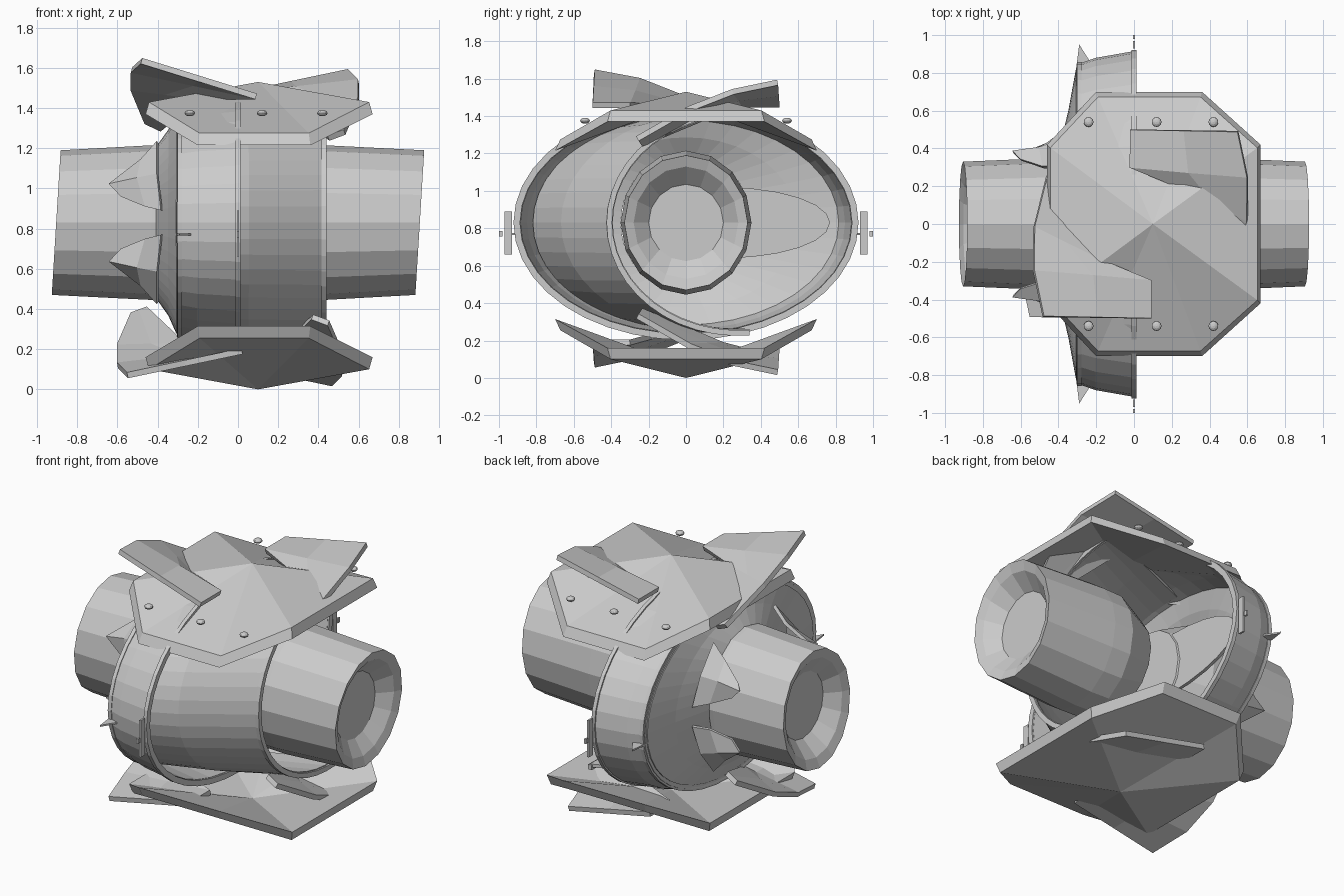
import bpy, bmesh, math
from mathutils import Vector

cube = bpy.data.objects.get("Cube")
if cube:
    bpy.data.objects.remove(cube)

grey = bpy.data.materials.new("hull_grey")
grey.use_nodes = True
grey.diffuse_color = (0.6, 0.6, 0.6, 1)
grey.node_tree.nodes["Principled BSDF"].inputs["Base Color"].default_value = (0.6, 0.6, 0.6, 1)

MID = 0.83  # height of the main axis


def finish(name, bm, thick=0):
    bmesh.ops.recalc_face_normals(bm, faces=bm.faces)
    mesh = bpy.data.meshes.new(name)
    bm.to_mesh(mesh)
    bm.free()
    mesh.materials.append(grey)
    ob = bpy.data.objects.new(name, mesh)
    bpy.context.collection.objects.link(ob)
    if thick:
        mod = ob.modifiers.new("thickness", "SOLIDIFY")
        mod.thickness, mod.offset = thick, 0
    return ob


def loft(name, rings, closed=True, caps=(), thick=0):
    """Skin a list of equal-length point rings; caps lists ring indices to fill."""
    bm = bmesh.new()
    vs = [[bm.verts.new(p) for p in ring] for ring in rings]
    n = len(vs[0])
    for a, b in zip(vs, vs[1:]):
        for i in range(n if closed else n - 1):
            j = (i + 1) % n
            bm.faces.new((a[i], a[j], b[j], b[i]))
    for k in caps:
        bm.faces.new(vs[k])
    return finish(name, bm, thick)


def oval(x, ry, rz, n=40, start=0, end=360, cy=0, lean=0):
    """Oval in the yz plane; a part range leaves an open arc; lean tilts it in x."""
    full = end - start == 360
    pts = []
    for i in range(n if full else n + 1):
        a = math.radians(start + (end - start) * i / n)
        pts.append(Vector((x + lean * math.sin(a), cy + ry * math.cos(a), MID + rz * math.sin(a))))
    return pts


def box(name, loc, size):
    bm = bmesh.new()
    bmesh.ops.create_cube(bm, size=1)
    for v in bm.verts:
        v.co = Vector(loc) + Vector([c * s for c, s in zip(v.co, size)])
    return finish(name, bm)


# Thrusters: tapered barrels with a recessed funnel and end disc
for s, label in ((1, "left"), (-1, "right")):
    loft("thruster_" + label, [
        oval(0.1 * s, 0.27, 0.28, 16), oval(0.3 * s, 0.35, 0.38, 16),
        oval(0.43 * s, 0.35, 0.385, 16), oval(0.905 * s, 0.33, 0.36, 16, lean=0.022),
        oval(0.885 * s, 0.28, 0.3, 16, lean=0.018), oval(0.81 * s, 0.2, 0.205, 16)],
        caps=(0, 5))

# Wide oval ring around the middle, with thin rims
loft("body_ring", [oval(-0.3, 0.83, 0.56), oval(-0.2, 0.865, 0.585),
                   oval(0.0, 0.9, 0.605)], thick=0.03)
for name, x, ry, rz in (("outer_rim", 0.0, 0.905, 0.61), ("back_rim", -0.29, 0.84, 0.57)):
    loft(name, [oval(x - 0.012, ry, rz), oval(x + 0.012, ry, rz)], thick=0.035)

# Sloping back wall that closes the ring towards one thruster
loft("back_wall", [oval(-0.3, 0.82, 0.55), oval(-0.34, 0.6, 0.46),
                   oval(-0.4, 0.35, 0.375)], thick=0.015)

# Half shell on the front, narrowing to a C-shaped lip; the other half is open
loft("front_shell", [oval(-0.26, 0.81, 0.56, 24, 85, 275),
                     oval(0.05, 0.78, 0.575, 24, 85, 275, 0.12),
                     oval(0.43, 0.68, 0.58, 24, 85, 275, 0.28)],
     closed=False, thick=0.02)
loft("shell_lip", [oval(0.415, 0.69, 0.59, 24, 85, 275, 0.28),
                   oval(0.44, 0.69, 0.59, 24, 85, 275, 0.28)], closed=False, thick=0.03)

# Pointed inner panel in the open half
bm = bmesh.new()
bm.faces.new([bm.verts.new((-0.12, 0.2 + 0.57 * math.cos(a), MID + 0.19 * math.sin(a)))
              for a in [math.radians(-90 + 15 * i) for i in range(13)]])
finish("inner_panel", bm, 0.02)

# Bent claws around the back thruster
for sy in (-1, 1):
    for sz in (-1, 1):
        def claw(x, y, z):
            return Vector((x, sy * y, MID + sz * z))
        loft("claw", [[claw(-0.4, 0.3, 0.4), claw(-0.4, 0.43, 0.24), claw(-0.38, 0.48, 0.06)],
                      [claw(-0.48, 0.3, 0.31), claw(-0.5, 0.4, 0.22), claw(-0.46, 0.42, 0.08)],
                      [claw(-0.6, 0.34, 0.21), claw(-0.64, 0.38, 0.19), claw(-0.58, 0.37, 0.13)]],
             closed=False, thick=0.02)

# Faceted armour plates with sloping rims, above and below
OUTLINE = [(0.67, 0.42), (0.36, 0.7), (-0.2, 0.7), (-0.46, 0.42),
           (-0.46, -0.42), (-0.2, -0.7), (0.36, -0.7), (0.67, -0.42)]


def armour(name, flip):
    bm = bmesh.new()

    def vert(x, y, z):
        return bm.verts.new((x, y, 1.53 - z if flip else z))
    edge = [(x, y, 1.215 if abs(y) > 0.5 else 1.37) for x, y in OUTLINE]
    top = [vert(0.1 + (x - 0.1) * 0.97, y * 0.96, z + 0.06) for x, y, z in edge]
    low = [vert(*p) for p in edge]
    peak, under = vert(0.1, 0, 1.53), vert(0.1, 0, 1.47)
    for i in range(8):
        j = (i + 1) % 8
        bm.faces.new((top[i], top[j], peak))
        bm.faces.new((low[i], low[j], under))
        bm.faces.new((top[i], top[j], low[j], low[i]))
    finish(name, bm)


armour("top_armour", False)
armour("bottom_armour", True)

# Low bolts on the top armour
for x in (-0.24, 0.12, 0.42):
    for sy in (-1, 1):
        bm = bmesh.new()
        bmesh.ops.create_uvsphere(bm, u_segments=12, v_segments=6, radius=0.026)
        for v in bm.verts:
            v.co = Vector((x + v.co.x, sy * 0.54 + v.co.y, 1.375 + v.co.z * 0.6))
        finish("armour_bolt", bm)

# Swept blades that cut through the armour
OUTER = [(0.55, 0.49, 1.58), (0.6, 0.25, 1.53), (0.6, 0.02, 1.44), (0.53, -0.26, 1.28)]
INNER = [(-0.02, 0.5, 1.46), (-0.02, 0.3, 1.46), (0.26, 0.19, 1.43), (0.45, -0.24, 1.25)]


def blade(name, place):
    rows = [[place(*o), place(*[(a + b) / 2 for a, b in zip(o, i)]), place(*i)]
            for o, i in zip(OUTER, INNER)]
    loft(name, rows, closed=False, thick=0.03)


blade("top_left_blade", lambda x, y, z: (x, y, z))
blade("top_right_blade", lambda x, y, z: (0.07 - x, -y, z + 0.1 * x))
blade("bottom_left_blade", lambda x, y, z: (x - 0.08, y, 1.61 - z))
blade("bottom_right_blade", lambda x, y, z: (-x, -y, 1.65 - z))

# Side plates, fins and end studs on the ring
for sy in (-1, 1):
    box("side_plate", (0, sy * 0.95, 0.775), (0.012, 0.04, 0.23))
    box("side_stud", (0, sy * 0.99, 0.77), (0.012, 0.02, 0.03))
    bm = bmesh.new()
    bm.faces.new([bm.verts.new((x, sy * y, 0.77)) for x, y in
                  ((-0.29, 0.95), (-0.22, 0.84), (-0.3, 0.82), (-0.33, 0.64))])
    finish("ring_fin", bm, 0.01)
